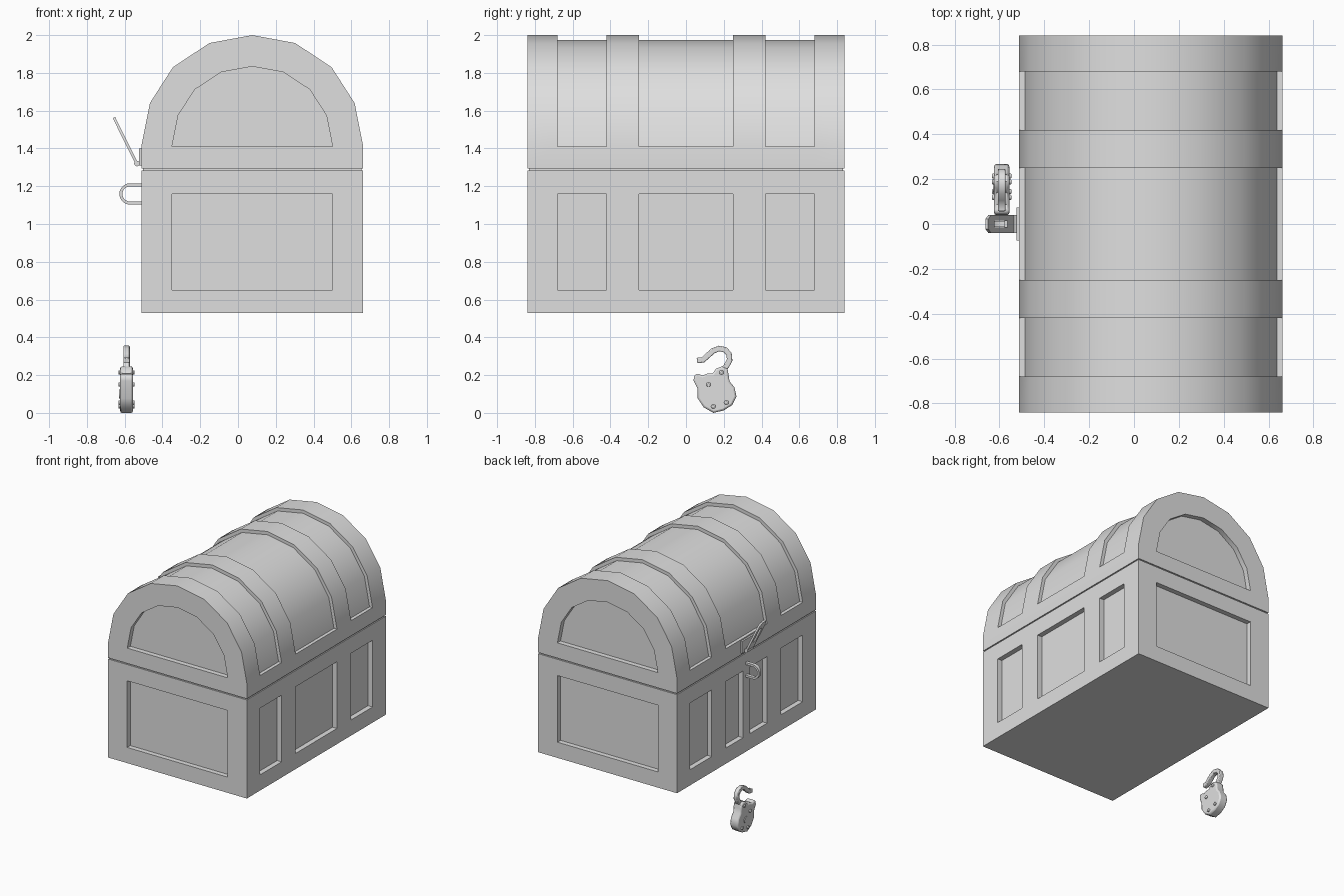
import bpy, bmesh, math
from mathutils import Vector as V

if "Cube" in bpy.data.objects:
    bpy.data.objects.remove(bpy.data.objects["Cube"])

grey = bpy.data.materials.new("plain_grey")
grey.diffuse_color = (0.74, 0.74, 0.74, 1)
grey.use_nodes = True
grey.node_tree.nodes["Principled BSDF"].inputs["Base Color"].default_value = grey.diffuse_color
X, Y, Z = V((1, 0, 0)), V((0, 1, 0)), V((0, 0, 1))


def finish(ob, angle=40):
    ob.data.materials.append(grey)
    bpy.ops.object.select_all(action='DESELECT')
    ob.select_set(True)
    bpy.context.view_layer.objects.active = ob
    bpy.ops.object.shade_smooth_by_angle(angle=math.radians(angle))
    return ob


def from_bm(name, bm):
    bmesh.ops.recalc_face_normals(bm, faces=bm.faces[:])
    me = bpy.data.meshes.new(name)
    bm.to_mesh(me)
    bm.free()
    ob = bpy.data.objects.new(name, me)
    bpy.context.collection.objects.link(ob)
    return finish(ob)


def prism(name, pts, origin, u, v, depth, bevel=0):
    """Extrude a 2D outline (in axes u, v) along the depth vector."""
    bm = bmesh.new()
    rings = [[bm.verts.new(V(origin) + u * a + v * b + depth * k) for a, b in pts] for k in (0, 1)]
    n = len(pts)
    for r in rings:
        bm.faces.new(r)
    for i in range(n):
        j = (i + 1) % n
        bm.faces.new((rings[0][i], rings[0][j], rings[1][j], rings[1][i]))
    ob = from_bm(name, bm)
    if bevel:
        m = ob.modifiers.new("rounded_rim", 'BEVEL')
        m.width, m.segments, m.angle_limit = bevel, 2, math.radians(60)
    return ob


def block(name, x, y, z):
    pts = [(x[0], y[0]), (x[1], y[0]), (x[1], y[1]), (x[0], y[1])]
    return prism(name, pts, (0, 0, z[0]), X, Y, Z * (z[1] - z[0]))


def disc(a, b, r, n=12):
    return [(a + r * math.cos(2 * math.pi * i / n), b + r * math.sin(2 * math.pi * i / n)) for i in range(n)]


def ribbon(path, w):
    """Outline of a strip of half width w around a 2D path."""
    l, r = [], []
    for i, (a, b) in enumerate(path):
        p, q = path[max(i - 1, 0)], path[min(i + 1, len(path) - 1)]
        da, db = q[0] - p[0], q[1] - p[1]
        k = w / math.hypot(da, db)
        l.append((a - db * k, b + da * k))
        r.append((a + db * k, b - da * k))
    return l + r[::-1]


X0, X1, YE, D = -0.512, 0.663, 0.84, 0.038
BANDS = [(-0.68, -0.42), (-0.25, 0.25), (0.42, 0.68)]

# Chest body: box cut into a grid, with panels pushed inward
bm = bmesh.new()
bmesh.ops.create_cube(bm, size=1)
for v in bm.verts:
    v.co = V(((X0 + X1) / 2 + v.co.x * (X1 - X0), v.co.y * 2 * YE, 0.907 + v.co.z * 0.754))
cuts = [(Y, c) for c in (-.68, -.42, -.25, -.042, .042, .25, .42, .68)]
cuts += [(X, -0.35), (X, 0.50), (Z, 0.65), (Z, 1.16)]
for axis, c in cuts:
    bmesh.ops.bisect_plane(bm, geom=bm.verts[:] + bm.edges[:] + bm.faces[:], plane_co=axis * c, plane_no=axis)
bm.normal_update()
left = [BANDS[0], (-0.25, -0.042), (0.042, 0.25), BANDS[2]]
panels = [(X, 1, b) for b in BANDS] + [(-X, 1, b) for b in left]
panels += [(Y, 0, (-0.35, 0.50)), (-Y, 0, (-0.35, 0.50))]
for nrm, axis, (lo, hi) in panels:
    chosen = []
    for f in bm.faces:
        c = f.calc_center_median()
        on_side = f.normal.dot(nrm) > 0.9 and c.dot(nrm) > 0.5
        if on_side and lo < c[axis] < hi and 0.65 < c.z < 1.16:
            chosen.append(f)
    new = bmesh.ops.extrude_face_region(bm, geom=chosen)['geom']
    verts = [g for g in new if isinstance(g, bmesh.types.BMVert)]
    bmesh.ops.translate(bm, verts=verts, vec=nrm * -D)
    old = [f for f in chosen if f.is_valid]
    if old:
        bmesh.ops.delete(bm, geom=old, context='FACES')
    bm.normal_update()
from_bm("chest_body", bm)

# Seam between body and lid
block("seam_core", (X0 + .008, X1 - .008), (-YE + .008, YE - .008), (1.27, 1.31))

# Lid: dome profile swept along y, scaled in for the sunken bands
CX, ZS, ZB = (X0 + X1) / 2, 1.41, 1.293
W = (X1 - X0) / 2
half = [(W, 0), (0.542, 0.23), (0.42, 0.42), (0.227, 0.548)]
DOME = [(-a, b) for a, b in half] + [(0, 0.59)] + half[::-1]
bm = bmesh.new()


def face(*pts):
    uniq = []
    for p in pts:
        if all((p - q).length > 1e-5 for q in uniq):
            uniq.append(p)
    if len(uniq) > 2:
        bm.faces.new([bm.verts.new(p) for p in uniq])


def dome(y, s, sz=None):
    return [V((CX + a * s, y, ZS + b * (sz or s))) for a, b in DOME]


def skin(r, q):
    for i in range(len(r) - 1):
        face(r[i], r[i + 1], q[i + 1], q[i])


stations = [(-YE, 1)]
for lo, hi in BANDS:
    stations += [(lo, 1), (lo, 0.957), (hi, 0.957), (hi, 1)]
stations.append((YE, 1))
for (ya, sa), (yb, sb) in zip(stations, stations[1:]):
    a, b = dome(ya, sa), dome(yb, sb)
    skin(a, b)
    if ya == yb:
        continue
    for x, k in ((X0, 0), (X1, -1)):
        ta, tb = V((x, ya, ZS)), V((x, yb, ZS))
        face(V((x, ya, ZB)), V((x, yb, ZB)), tb, ta)
        if sa < 1:
            face(ta, tb, b[k], a[k])
    face(V((X0, ya, ZB)), V((X1, ya, ZB)), V((X1, yb, ZB)), V((X0, yb, ZB)))
# Sunken half-round end panels
for s in (-1, 1):
    outer, inner, deep = dome(s * YE, 1), dome(s * YE, 0.724, 0.719), dome(s * (YE - D), 0.724, 0.719)
    skin(outer, inner)
    skin(inner, deep)
    face(inner[0], inner[-1], deep[-1], deep[0])
    face(*deep)
    face(V((X0, s * YE, ZB)), V((X1, s * YE, ZB)), outer[-1], inner[-1], inner[0], outer[0])
bmesh.ops.remove_doubles(bm, verts=bm.verts[:], dist=1e-4)
from_bm("lid", bm)

# Hasp: plate on the lid, hinge barrel, slotted strap swung open
block("hasp_plate", (-0.525, X0 + .005), (-0.073, 0.073), (1.31, 1.40))
prism("hasp_hinge", disc(-0.535, 1.32, 0.015), (0, -0.04, 0), X, Z, Y * 0.08)
along = V((-0.125, 0, 0.253)).normalized()
across = V((along.z, 0, -along.x))
strap = [(0, 0), (0, .04), (.245, .04), (.275, .022), (.275, 0), (.21, 0), (.21, .016), (.08, .016), (.08, 0)]
for s in (-1, 1):
    prism("hasp_strap", strap, V((-0.535, 0, 1.317)) - across * 0.007, along, Y * s, across * 0.014)

# Staple loop on the body
arc = [math.radians(90 + 180 * i / 12) for i in range(13)]


def u_line(r):
    return [(X0 + .005, 1.159 + r)] + [(-0.572 + r * math.cos(t), 1.159 + r * math.sin(t)) for t in arc] \
        + [(X0 + .005, 1.159 - r)]


prism("staple", u_line(0.056) + u_line(0.040)[::-1], (0, -0.013, 0), X, Z, Y * 0.026)

# Padlock body with rivets and keyhole
LX = -0.590
body = [(.04, .17), (.043, .195), (.057, .21), (.087, .198), (.112, .208), (.14, .208), (.16, .235), (.19, .246),
        (.22, .232), (.225, .205), (.23, .168), (.257, .135), (.267, .087), (.245, .042), (.2, .013),
        (.145, 0), (.093, .03), (.062, .077), (.06, .13)]
prism("padlock_body", body, (LX - 0.034, 0, 0), Y, Z, X * 0.068, bevel=0.01)
for a, b in [(.188, .214), (.119, .15), (.214, .055), (.145, .034)]:
    prism("padlock_rivet", disc(a, b, 0.012, 10), (LX - 0.043, 0, 0), Y, Z, X * 0.086, bevel=0.004)
prism("keyhole_plate", disc(.165, .1, 0.025, 14), (LX - 0.039, 0, 0), Y, Z, X * 0.008)

# Open shackle
path = [(.19, .215), (.215, .25), (.231, .28), (.228, .312), (.207, .334), (.175, .341), (.142, .328),
        (.115, .303), (.09, .281), (.058, .277)]
prism("padlock_shackle", ribbon(path, 0.015), (LX - 0.017, 0, 0), Y, Z, X * 0.034, bevel=0.005)
